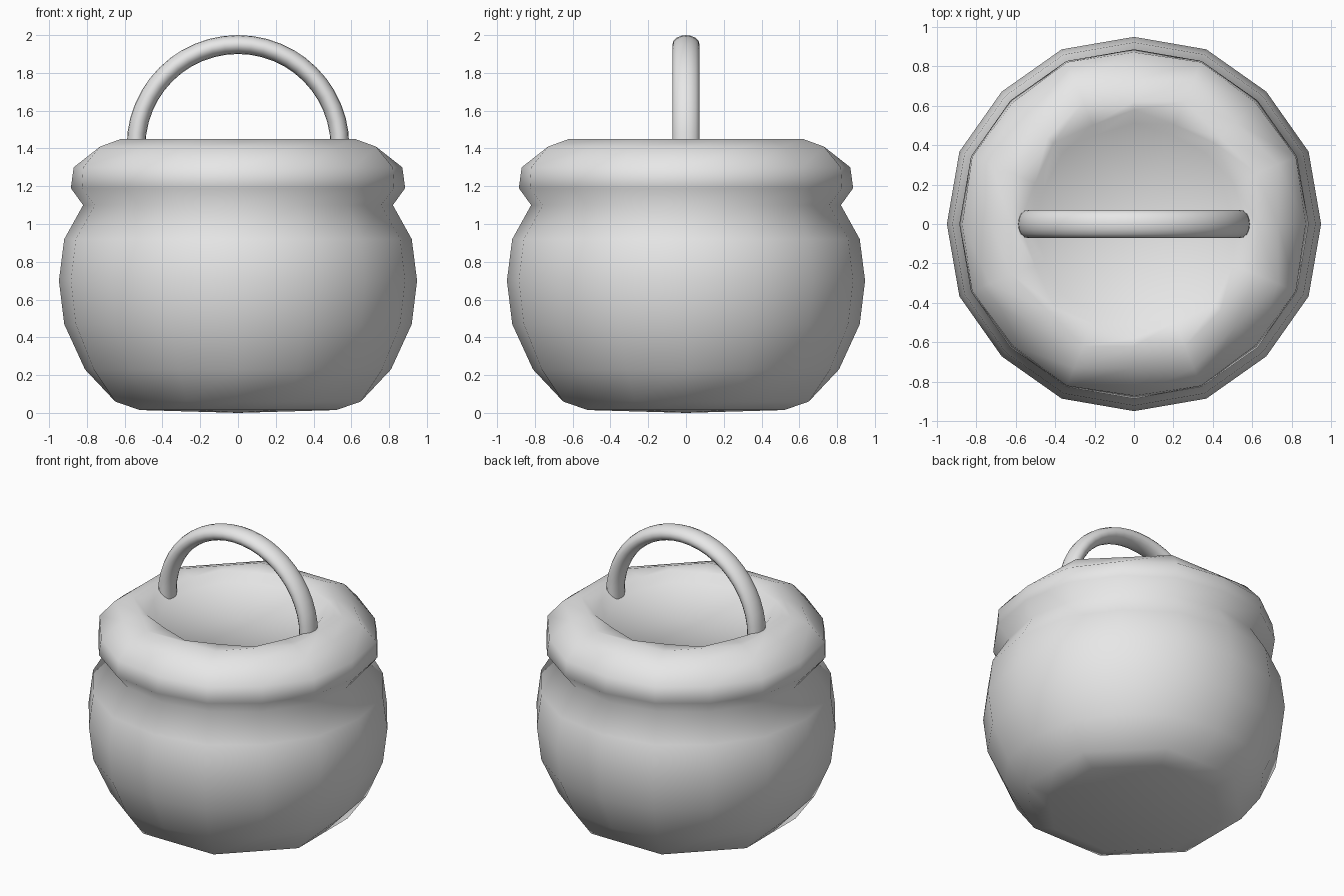
import bpy, bmesh, math

cube = bpy.data.objects.get("Cube")
if cube:
    bpy.data.objects.remove(cube)

SIDES = 16

metal = bpy.data.materials.new("plain_grey")
metal.use_nodes = True
grey = (0.8, 0.8, 0.8, 1)
metal.diffuse_color = grey
metal.node_tree.nodes["Principled BSDF"].inputs["Base Color"].default_value = grey


def add_object(name, bm):
    bmesh.ops.recalc_face_normals(bm, faces=bm.faces)
    for face in bm.faces:
        face.smooth = True
    mesh = bpy.data.meshes.new(name)
    bm.to_mesh(mesh)
    bm.free()
    mesh.materials.append(metal)
    obj = bpy.data.objects.new(name, mesh)
    bpy.context.collection.objects.link(obj)
    return obj


def bridge(bm, a, b):
    for i in range(len(a)):
        j = (i + 1) % len(a)
        bm.faces.new((a[i], a[j], b[j], b[i]))


def fan(bm, ring, z):
    centre = bm.verts.new((0, 0, z))
    for i in range(len(ring)):
        bm.faces.new((ring[i], ring[(i + 1) % len(ring)], centre))


# Pot: radius, height, and how far every second corner is pushed out or in
OUT = 1 / math.cos(math.tau / SIDES)
profile = [
    (0.52, 0.015, OUT), (0.65, 0.06, OUT), (0.81, 0.23, 1.02),
    (0.92, 0.47, 1.01), (0.948, 0.70, 1.01), (0.92, 0.92, 1.01),
    (0.82, 1.10, 1), (0.885, 1.19, 1.01), (0.87, 1.30, 1.02),
    (0.73, 1.41, OUT), (0.62, 1.45, OUT), (0.578, 1.44, 0.94),
    (0.51, 1.385, 0.96),
]
bm = bmesh.new()
rings = []
for radius, z, push in profile:
    ring = []
    for i in range(SIDES):
        a = math.tau * i / SIDES
        r = radius * (push if i % 2 else 1)
        ring.append(bm.verts.new((r * math.cos(a), r * math.sin(a), z)))
    rings.append(ring)
for lower, upper in zip(rings, rings[1:]):
    bridge(bm, lower, upper)
fan(bm, rings[0], 0.0)       # underside
fan(bm, rings[-1], 1.36)     # shallow inner floor
add_object("pot", bm)

# Handle: half hoop with an oval section
bm = bmesh.new()
STEPS = 24
hoops = []
for s in range(STEPS + 1):
    t = math.pi * s / STEPS
    ring = []
    for i in range(SIDES):
        a = math.tau * i / SIDES
        r = 0.54 + 0.05 * math.cos(a)
        ring.append(bm.verts.new((r * math.cos(t), 0.072 * math.sin(a),
                                  1.41 + r * math.sin(t))))
    hoops.append(ring)
for first, second in zip(hoops, hoops[1:]):
    bridge(bm, first, second)
# Feet sink slightly into the pot
for ring in (hoops[0], hoops[-1]):
    for v in ring:
        v.co.z -= 0.04
    bm.faces.new(ring)
handle = add_object("handle", bm)
bpy.context.view_layer.objects.active = handle
handle.select_set(True)
bpy.ops.object.shade_smooth_by_angle(angle=math.radians(50))
